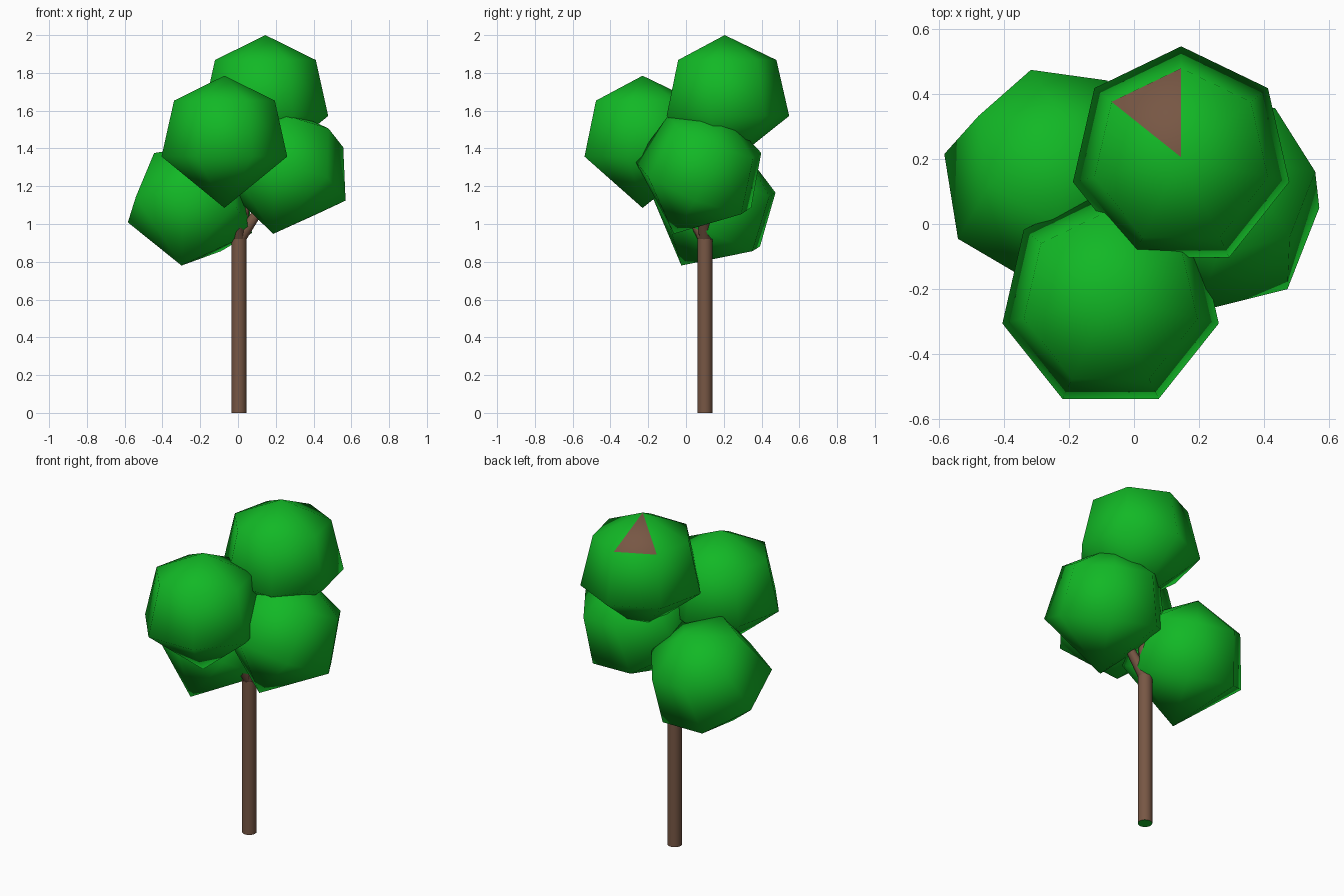
import bpy, bmesh, math
from mathutils import Vector, Matrix

if "Cube" in bpy.data.objects:
    bpy.data.objects.remove(bpy.data.objects["Cube"])


def material(name, rgb):
    m = bpy.data.materials.new(name)
    m.diffuse_color = (*rgb, 1)
    m.use_nodes = True
    m.node_tree.nodes["Principled BSDF"].inputs["Base Color"].default_value = m.diffuse_color
    return m


GREEN = material("leaf green", (0.006, 0.48, 0.019))
BROWN = material("bark brown", (0.185, 0.095, 0.058))


def finish(bm, name, mats):
    bmesh.ops.recalc_face_normals(bm, faces=bm.faces)
    me = bpy.data.meshes.new(name)
    bm.to_mesh(me)
    bm.free()
    for m in mats:
        me.materials.append(m)
    ob = bpy.data.objects.new(name, me)
    bpy.context.collection.objects.link(ob)
    return ob


def leaf_ball(name, centre, axis, ring_dir, brown_face=False):
    """Seven-sided coarse ball: top pole, two rings, bottom pole."""
    R = 0.35
    z = Vector(axis).normalized()
    x = Vector(ring_dir)
    x = (x - z * x.dot(z)).normalized()
    y = z.cross(x)
    c = Vector(centre)
    bm = bmesh.new()
    top = bm.verts.new(c + z * R)
    bottom = bm.verts.new(c - z * R)
    rings = []
    for k in (1, 2):
        p = k * math.tau / 7
        rings.append([bm.verts.new(c + R * (z * math.cos(p) + math.sin(p) *
                     (x * math.cos(i * math.tau / 7) + y * math.sin(i * math.tau / 7))))
                      for i in range(7)])
    for i in range(7):
        j = (i + 1) % 7
        cap = bm.faces.new((top, rings[0][i], rings[0][j]))
        if brown_face and i == 0:
            cap.material_index = 1
        bm.faces.new((rings[0][i], rings[1][i], rings[1][j], rings[0][j]))
        bm.faces.new((bottom, rings[1][j], rings[1][i]))
    for f in bm.faces:
        f.smooth = True
    return finish(bm, name, [GREEN, BROWN])


def limb(name, a, b, r1, r2, sides):
    a, b = Vector(a), Vector(b)
    d = b - a
    bm = bmesh.new()
    rot = d.to_track_quat('Z', 'Y').to_matrix().to_4x4()
    bmesh.ops.create_cone(bm, cap_ends=True, segments=sides, radius1=r1, radius2=r2,
                          depth=d.length, matrix=Matrix.Translation((a + b) / 2) @ rot)
    for f in bm.faces:
        f.smooth = len(f.verts) == 4
        # the underside of the trunk is green
        if a.z == 0 and f.calc_center_median().z < 0.001:
            f.material_index = 1
    return finish(bm, name, [BROWN, GREEN])


# Leaf clusters
leaf_ball("leaves_top", (0.145, 0.205, 1.65), (0, 0, 1), (0, 1, 0), True)
leaf_ball("leaves_front", (-0.072, -0.23, 1.435), (0, 0, 1), (0, 1, 0))
leaf_ball("leaves_left", (-0.25, 0.14, 1.085), (0.14, 0.47, 0.87), (-0.325, 0.07, -0.08))
leaf_ball("leaves_right", (0.25, 0.07, 1.265), (0.18, 0.38, 0.9), (0.32, -0.02, -0.14))

# Trunk and the branches reaching into each cluster
fork = (0.005, 0.1, 0.92)
limb("trunk", (0.005, 0.1, 0), fork, 0.04, 0.04, 16)
limb("branch_top", fork, (0.1, 0.18, 1.5), 0.035, 0.015, 8)
limb("branch_front", fork, (-0.06, -0.15, 1.35), 0.035, 0.015, 8)
limb("branch_left", fork, (-0.2, 0.12, 1.08), 0.035, 0.015, 8)
limb("branch_right", fork, (0.2, 0.08, 1.2), 0.035, 0.015, 8)
